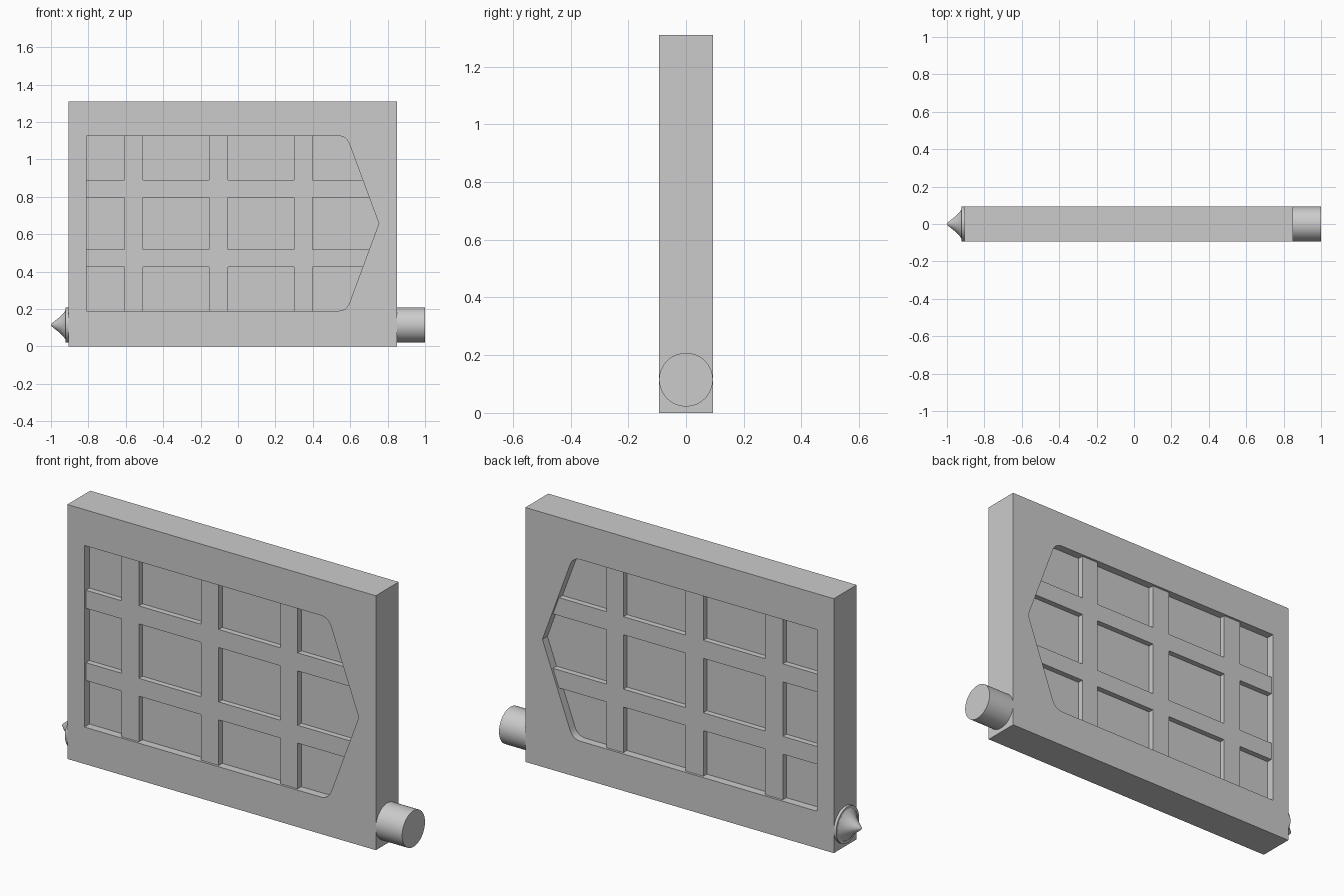
import bpy, bmesh, math
from mathutils import Matrix, Vector

cube = bpy.data.objects.get("Cube")
if cube:
    bpy.data.objects.remove(cube, do_unlink=True)

GREY = (0.6, 0.6, 0.6, 1)
grey = bpy.data.materials.new("plain grey")
grey.use_nodes = True
grey.diffuse_color = GREY
grey.node_tree.nodes["Principled BSDF"].inputs["Base Color"].default_value = GREY


def finish(name, bm):
    bmesh.ops.recalc_face_normals(bm, faces=bm.faces)
    mesh = bpy.data.meshes.new(name)
    bm.to_mesh(mesh)
    bm.free()
    mesh.materials.append(grey)
    obj = bpy.data.objects.new(name, mesh)
    bpy.context.collection.objects.link(obj)
    return obj


def add_box(bm, x, y, z):
    ranges = (x, y, z)
    size = Matrix.Diagonal([b - a for a, b in ranges] + [1])
    centre = Matrix.Translation([(a + b) / 2 for a, b in ranges])
    bmesh.ops.create_cube(bm, size=1, matrix=centre @ size)


def box(name, x, y, z):
    bm = bmesh.new()
    add_box(bm, x, y, z)
    return finish(name, bm)


def cut(target, cutter):
    cutter.hide_render = True
    mod = target.modifiers.new("cut", 'BOOLEAN')
    mod.operation = 'DIFFERENCE'
    mod.solver = 'EXACT'
    mod.object = cutter
    bpy.context.view_layer.objects.active = target
    bpy.ops.object.modifier_apply(modifier=mod.name)
    bpy.data.objects.remove(cutter, do_unlink=True)


def lathe(name, profile, z):
    # Revolve (x, radius) points around a horizontal axis
    bm = bmesh.new()
    verts = [bm.verts.new((x, 0, z + r)) for x, r in profile]
    edges = [bm.edges.new(pair) for pair in zip(verts, verts[1:])]
    bmesh.ops.spin(bm, geom=verts + edges, cent=(0, 0, z), axis=(1, 0, 0),
                   angle=math.tau, steps=64)
    bmesh.ops.remove_doubles(bm, verts=bm.verts, dist=0.0001)
    obj = finish(name, bm)
    bpy.ops.object.select_all(action='DESELECT')
    obj.select_set(True)
    bpy.context.view_layer.objects.active = obj
    bpy.ops.object.shade_smooth_by_angle(angle=math.radians(30))
    return obj


HALF = 0.093
BOTTOM, TOP, MIDDLE = 0.19, 1.125, 0.657

# Slab with an arrow-shaped opening
frame = box("frame", (-0.907, 0.85), (-HALF, HALF), (0, 1.31))
shoulder, point = Vector((0.58, TOP)), Vector((0.753, MIDDLE))
along_top = shoulder - Vector((0.045, 0))
along_slope = shoulder + (point - shoulder).normalized() * 0.045
upper = [Vector((-0.81, TOP))]
for i in range(7):
    t = i / 6
    upper.append(along_top.lerp(shoulder, t).lerp(shoulder.lerp(along_slope, t), t))
lower = [Vector((p.x, BOTTOM + TOP - p.y)) for p in reversed(upper)]
bm = bmesh.new()
face = bm.faces.new([bm.verts.new((p.x, -0.2, p.y)) for p in upper + [point] + lower])
side = bmesh.ops.extrude_face_region(bm, geom=[face])["geom"]
bmesh.ops.translate(bm, vec=(0, 0.4, 0),
                    verts=[v for v in side if isinstance(v, bmesh.types.BMVert)])
cut(frame, finish("opening_cutter", bm))

# Panel in the opening, with sunken cells between bars on both faces
panel = box("lattice_panel", (-0.84, 0.79), (-0.081, 0.081), (0.16, 1.155))
columns = ((-0.82, -0.608), (-0.508, -0.155), (-0.053, 0.3), (0.397, 0.77))
rows = ((0.18, 0.425), (0.517, 0.797), (0.89, 1.135))
bm = bmesh.new()
for x in columns:
    for z in rows:
        for y in ((-0.2, -0.052), (0.052, 0.2)):
            add_box(bm, x, y, z)
cut(panel, finish("cell_cutter", bm))

# Round peg on one side
AXIS = 0.115
lathe("side_peg", [(0.84, 0), (0.84, HALF), (1, HALF), (1, 0)], AXIS)

# Flared pointed tip on the other side
lathe("pointed_tip", [(-0.9, 0), (-0.9, HALF), (-0.921, HALF), (-0.921, 0.08),
                      (-0.932, 0.064), (-0.946, 0.049), (-0.962, 0.035),
                      (-0.98, 0.021), (-0.996, 0.008), (-1, 0)], AXIS)
